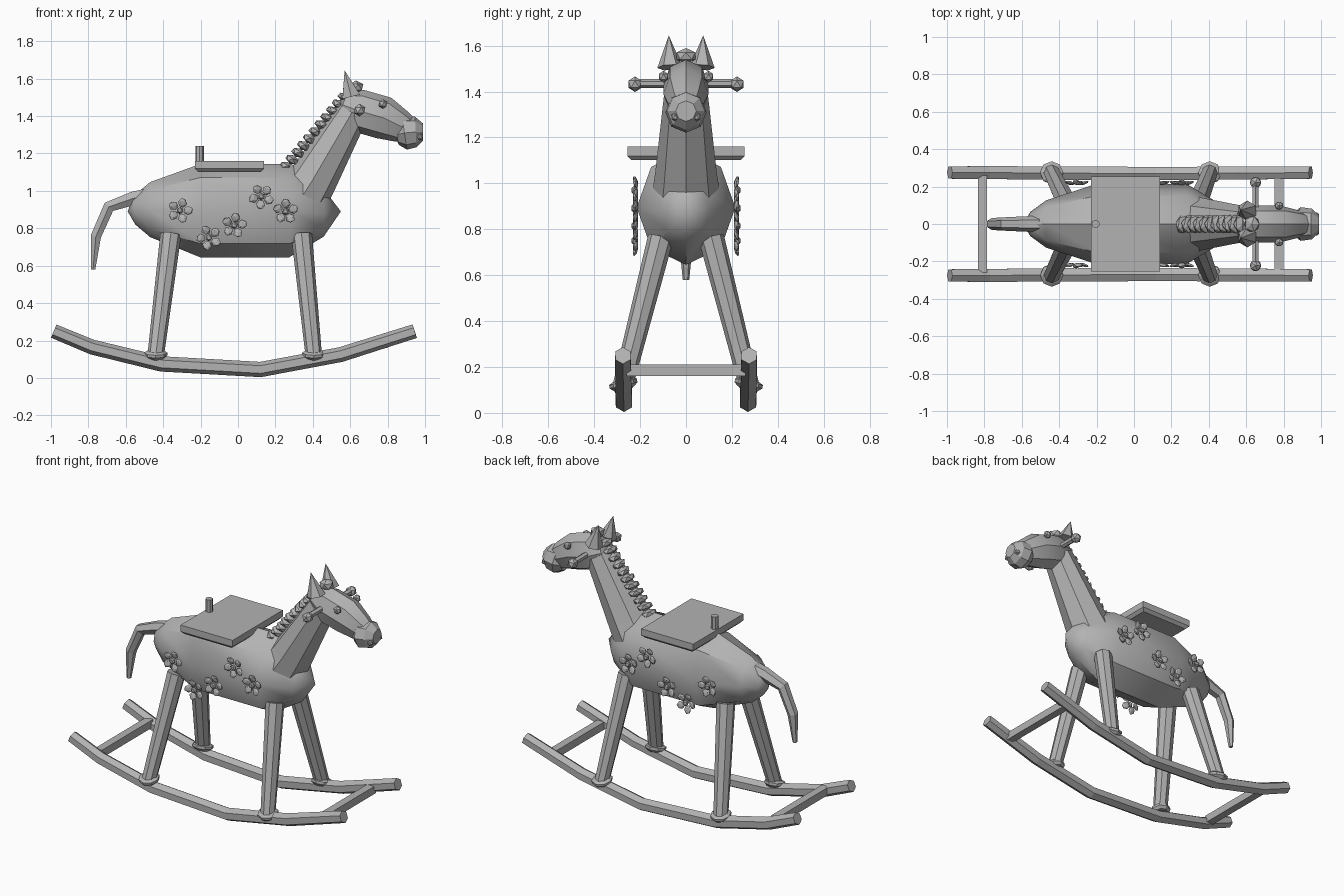
import bpy, bmesh, math, random
from mathutils import Vector, Matrix

random.seed(4)
cube = bpy.data.objects.get("Cube")
if cube:
    bpy.data.objects.remove(cube, do_unlink=True)

GREY = (0.45, 0.45, 0.45, 1)
paint = bpy.data.materials.new("plain grey")
paint.use_nodes = True
paint.diffuse_color = GREY
paint.node_tree.nodes["Principled BSDF"].inputs["Base Color"].default_value = GREY


def finish(name, bm, smooth=None):
    bmesh.ops.remove_doubles(bm, verts=bm.verts, dist=1e-5)
    bmesh.ops.recalc_face_normals(bm, faces=bm.faces)
    mesh = bpy.data.meshes.new(name)
    bm.to_mesh(mesh)
    bm.free()
    mesh.materials.append(paint)
    ob = bpy.data.objects.new(name, mesh)
    bpy.context.collection.objects.link(ob)
    if smooth:
        bpy.ops.object.select_all(action='DESELECT')
        ob.select_set(True)
        bpy.context.view_layer.objects.active = ob
        bpy.ops.object.shade_smooth_by_angle(angle=math.radians(smooth))
    return ob


def tube(name, path, radii, sides=8, wide=1.0, phase=0.0, ref=(0, 1, 0), smooth=None):
    """Loft polygon rings along a path; a zero radius closes to a point."""
    pts = [Vector(p) for p in path]
    bm = bmesh.new()
    rings = []
    for i, p in enumerate(pts):
        t = (pts[min(i + 1, len(pts) - 1)] - pts[max(i - 1, 0)]).normalized()
        side = Vector(ref)
        side = (side - t * side.dot(t)).normalized()
        up = t.cross(side)
        ring = []
        for k in range(sides):
            a = 2 * math.pi * k / sides + phase
            ring.append(bm.verts.new(p + (side * math.cos(a) * wide + up * math.sin(a)) * radii[i]))
        rings.append(ring)
    for a, b in zip(rings, rings[1:]):
        for k in range(sides):
            n = (k + 1) % sides
            bm.faces.new((a[k], a[n], b[n], b[k]))
    for ring, r in ((rings[0], radii[0]), (rings[-1], radii[-1])):
        if r > 0:
            bm.faces.new(ring)
    return finish(name, bm, smooth)


def add_ball(bm, centre, scale, turn=None, detail=1):
    m = Matrix.Translation(centre) @ (turn or Matrix()) @ Matrix.Diagonal((*scale, 1))
    bmesh.ops.create_icosphere(bm, subdivisions=detail, radius=1, matrix=m)


def ball(name, centre, scale, detail=1):
    bm = bmesh.new()
    add_ball(bm, centre, scale, detail=detail)
    return finish(name, bm)


# Barrel body with pointed chest and rump
tube("body",
     [(-.59, 0, .89), (-.555, 0, .895), (-.47, 0, .9), (-.2, 0, .895), (.28, 0, .895), (.46, 0, .88), (.55, 0, .89)],
     [0, .075, .147, .25, .25, .125, 0], wide=.86, smooth=38)

# Neck and head
tube("neck", [(.33, 0, .95), (.4, 0, 1.06), (.61, 0, 1.42)], [.145, .13, .09], wide=1.02)
tube("head", [(.535, 0, 1.47), (.56, 0, 1.46), (.64, 0, 1.43), (.78, 0, 1.39), (.88, 0, 1.34), (.93, 0, 1.32)],
     [0, .075, .115, .115, .085, .06], wide=.86, smooth=35)
tube("muzzle", [(.835, 0, 1.3), (.85, 0, 1.3), (.89, 0, 1.31), (.95, 0, 1.315), (.99, 0, 1.315)],
     [0, .055, .09, .082, .045], smooth=20)
ball("forelock", (.63, 0, 1.555), (.045, .048, .035))

# Mane: a row of tilted lumps down the back of the neck
bm = bmesh.new()
count = 11
for i in range(count):
    f = i / (count - 1)
    centre = Vector((.26 + .31 * f, 0, 1.13 + .37 * f))
    turn = Matrix.Rotation(random.uniform(-.3, .3), 4, 'Z') @ Matrix.Rotation(.5, 4, 'Y')
    add_ball(bm, centre, (.042, .055, .026), turn)
finish("mane", bm)

# Tail
tube("tail", [(-.5, 0, .97), (-.56, 0, .96), (-.69, 0, .915), (-.76, 0, .757), (-.775, 0, .58)],
     [.045, .042, .036, .032, .014], sides=6)

# Handlebar through the head
tube("handlebar", [(.65, -.22, 1.435), (.65, .22, 1.435)], [.019, .019], sides=6, ref=(0, 0, 1))

# Seat board with chamfered underside, and its peg
bm = bmesh.new()
seat_box = Matrix.Translation((-.045, 0, 1.131)) @ Matrix.Diagonal((.37, .51, .06, 1))
bmesh.ops.create_cube(bm, size=1, matrix=seat_box)
under = [e for e in bm.edges if all(v.co.z < 1.13 for v in e.verts)]
bmesh.ops.bevel(bm, geom=under, offset=.018, segments=1, affect='EDGES')
finish("seat", bm)
tube("seat_peg", [(-.205, 0, 1.15), (-.205, 0, 1.24)], [.022, .022])

# Crossbars between the rockers
for label, x in (("rear", -.81), ("front", .775)):
    tube(label + "_crossbar", [(x, -.26, .185), (x, .26, .185)], [.035, .035],
         sides=4, phase=math.pi / 4, ref=(0, 0, 1))

flowers = [(-.31, .895), (-.155, .75), (-.02, .815), (.125, .97), (.255, .89)]

# Paired parts
for label, s in (("right", -1), ("left", 1)):
    tube(label + "_rocker",
         [(-.985, s * .275, .25), (-.78, s * .275, .165), (-.41, s * .272, .075), (.12, s * .27, .045),
          (.55, s * .272, .125), (.945, s * .275, .25)],
         [.038, .04, .041, .041, .04, .038], sides=6, phase=math.pi / 6)

    for end, top, foot in (("rear", -.36, -.44), ("front", .34, .405)):
        tube(f"{label}_{end}_leg", [(top, s * .11, .765), (foot, s * .275, .12)], [.056, .044])
        tube(f"{label}_{end}_foot",
             [(foot, s * .268, .105), (foot, s * .272, .12), (foot, s * .275, .135), (foot, s * .278, .145)],
             [.045, .062, .062, .045])

    tube(label + "_ear", [(.605, s * .07, 1.505), (.57, s * .075, 1.645)], [.055, 0], sides=6)
    ball(label + "_eye", (.775, s * .098, 1.465), (.026, .024, .026))
    ball(label + "_nostril", (.972, s * .047, 1.29), (.02, .018, .02))
    ball(label + "_handle_knob", (.65, s * .222, 1.432), (.034, .034, .034))

    # Five-petalled flowers along the flank
    bm = bmesh.new()
    for i, (x, z) in enumerate(flowers):
        add_ball(bm, (x, s * .225, z), (.02, .014, .02))
        for k in range(5):
            a = 2 * math.pi * k / 5 + i * .7
            centre = (x + .043 * math.cos(a), s * .22, z + .043 * math.sin(a))
            turn = Matrix.Rotation(-a, 4, 'Y') @ Matrix.Rotation(s * .3, 4, 'Z')
            add_ball(bm, centre, (.028, .01, .025), turn)
    finish(label + "_flowers", bm)
